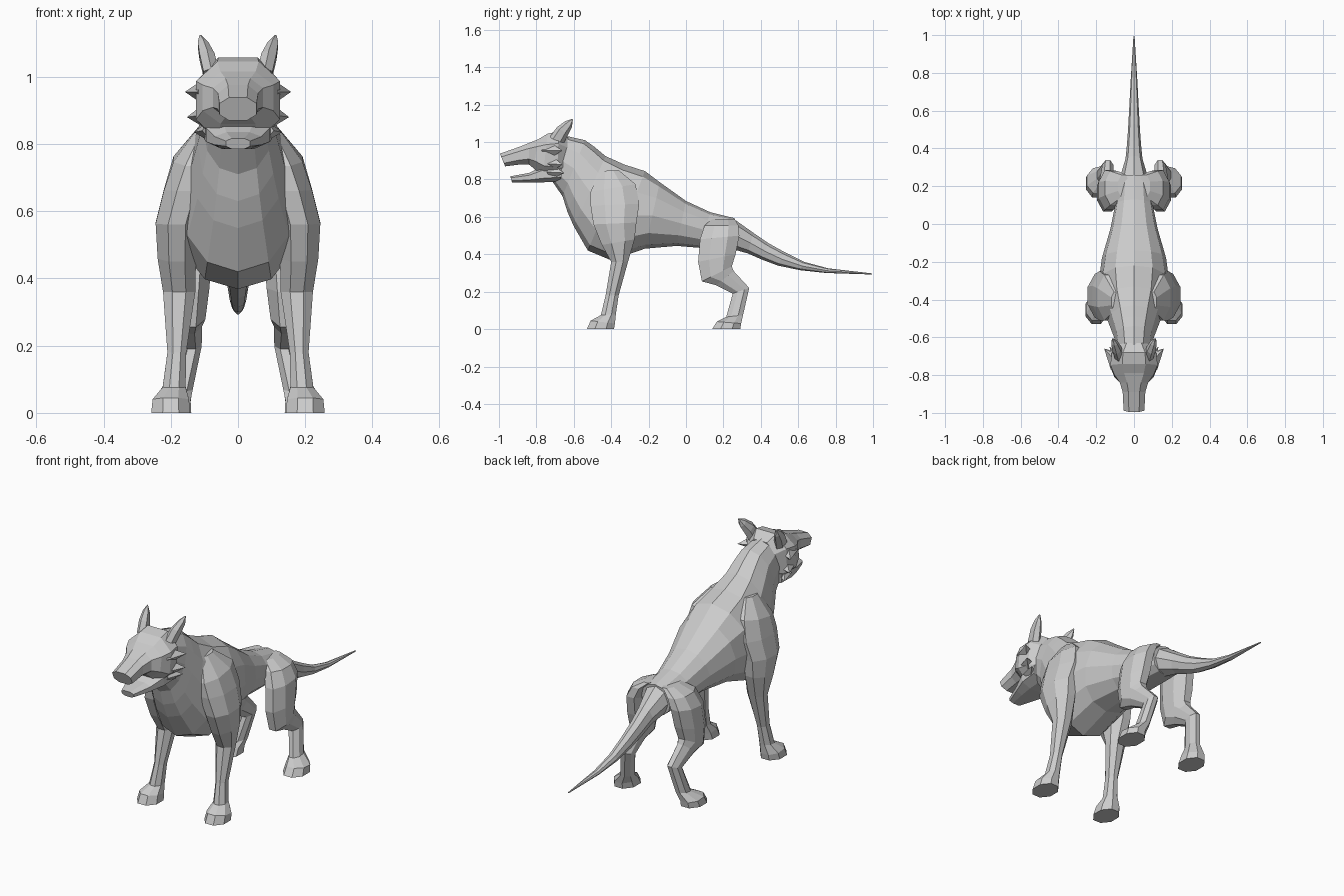
import bpy, bmesh, math
from mathutils import Vector


def finish(name, bm, mirror):
    bmesh.ops.recalc_face_normals(bm, faces=bm.faces)
    me = bpy.data.meshes.new(name)
    bm.to_mesh(me)
    bm.free()
    ob = bpy.data.objects.new(name, me)
    bpy.context.collection.objects.link(ob)
    if mirror:
        m = ob.modifiers.new("mirror", 'MIRROR')
        m.use_mirror_merge = False
    return ob


def loft(name, rings, n=8, half=True, power=1.0, mirror=False):
    """Skin of rings: (x centre, half width, y and z of one rim point, y and z of the opposite)."""
    bm = bmesh.new()
    k = 1 / math.cos(math.pi / n) ** power if half else 1
    loops = []
    for x, w, ya, za, yb, zb in rings:
        c = Vector((x, (ya + yb) / 2, (za + zb) / 2))
        v = Vector((0, (ya - yb) / 2, (za - zb) / 2)) * k
        loop = []
        for i in range(n):
            t = 2 * math.pi * (i + (0.5 if half else 0)) / n
            s, o = (math.copysign(abs(f) ** power, f) for f in (math.sin(t), math.cos(t)))
            loop.append(bm.verts.new(c + Vector((w * k * s, 0, 0)) + v * o))
        loops.append(loop)
    for a, b in zip(loops, loops[1:]):
        for i in range(n):
            j = (i + 1) % n
            bm.faces.new((a[i], a[j], b[j], b[i]))
    bm.faces.new(loops[0])
    bm.faces.new(loops[-1])
    return finish(name, bm, mirror)


def spike(name, base, tip, r):
    """Four-sided mirrored fur tuft."""
    bm = bmesh.new()
    b, t = Vector(base), Vector(tip)
    bmesh.ops.create_cone(bm, cap_ends=True, segments=4, radius1=r, radius2=0, depth=(t - b).length)
    ob = finish(name, bm, True)
    q = (t - b).to_track_quat('Z', 'Y').to_matrix().to_4x4()
    q.translation = (b + t) / 2
    ob.data.transform(q)


# Body: neck, chest, belly and rump
loft("body", [
    (0, .09, -.65, 1.035, -.715, .79),
    (0, .105, -.54, 1.01, -.66, .71),
    (0, .12, -.49, .975, -.635, .63),
    (0, .138, -.43, .925, -.60, .55),
    (0, .172, -.33, .88, -.525, .42),
    (0, .187, -.22, .845, -.40, .368),
    (0, .17, -.14, .785, -.22, .43),
    (0, .125, 0, .685, -.05, .445),
    (0, .10, .13, .625, .07, .435),
    (0, .085, .26, .593, .25, .43)], n=12, half=False, power=.92)

# Tail
loft("tail", [
    (0, .075, .25, .593, .24, .43),
    (0, .045, .36, .515, .33, .405),
    (0, .037, .44, .46, .41, .37),
    (0, .031, .53, .41, .49, .34),
    (0, .025, .63, .36, .61, .315),
    (0, .018, .76, .325, .75, .30),
    (0, .003, .995, .298, .995, .292)], half=False)

# Head with snout
loft("head", [
    (0, .08, -.63, 1.025, -.65, .81),
    (0, .118, -.68, 1.058, -.69, .80),
    (0, .125, -.74, 1.045, -.765, .815),
    (0, .105, -.79, 1.015, -.815, .86),
    (0, .075, -.84, .995, -.84, .88),
    (0, .060, -.89, .975, -.89, .88),
    (0, .055, -.995, .938, -.967, .87)], power=.8)

# Lower jaw, hanging open
loft("lower_jaw", [
    (0, .10, -.66, .88, -.67, .79),
    (0, .095, -.77, .87, -.76, .785),
    (0, .07, -.84, .835, -.84, .785),
    (0, .036, -.94, .817, -.93, .785)], power=.8)

# Ears
loft("ear", [
    (.08, .026, -.73, 1.025, -.655, .99),
    (.092, .026, -.69, 1.08, -.63, 1.04),
    (.104, .018, -.645, 1.112, -.61, 1.08),
    (.112, .003, -.607, 1.125, -.605, 1.12)], n=6, half=False, mirror=True)

# Cheek fur tufts
for base, tip, r in [((.085, -.74, .955), (.158, -.66, .955), .05),
                     ((.08, -.73, .885), (.152, -.66, .88), .05),
                     ((.075, -.72, .84), (.13, -.65, .835), .04)]:
    spike("cheek_tuft", base, tip, r)

# Front legs with shoulders and paws
loft("front_leg", [
    (.095, .025, -.46, .845, -.36, .85),
    (.132, .06, -.51, .735, -.27, .775),
    (.155, .065, -.51, .66, -.25, .67),
    (.182, .063, -.495, .56, -.265, .57),
    (.182, .057, -.45, .45, -.275, .48),
    (.175, .048, -.40, .36, -.31, .36),
    (.182, .028, -.43, .18, -.36, .18),
    (.19, .034, -.455, .075, -.375, .08),
    (.20, .054, -.51, .045, -.38, .03),
    (.20, .058, -.53, 0, -.385, 0)], mirror=True)

# Hind legs with thigh, hock and paw
loft("hind_leg", [
    (.055, .03, .14, .59, .26, .59),
    (.105, .048, .10, .555, .28, .555),
    (.132, .055, .075, .48, .285, .50),
    (.14, .055, .065, .36, .265, .40),
    (.145, .048, .085, .255, .245, .335),
    (.145, .038, .16, .235, .255, .31),
    (.138, .03, .25, .19, .338, .22),
    (.165, .03, .215, .065, .305, .075),
    (.195, .054, .165, .04, .295, .03),
    (.197, .058, .14, 0, .29, 0)], mirror=True)
